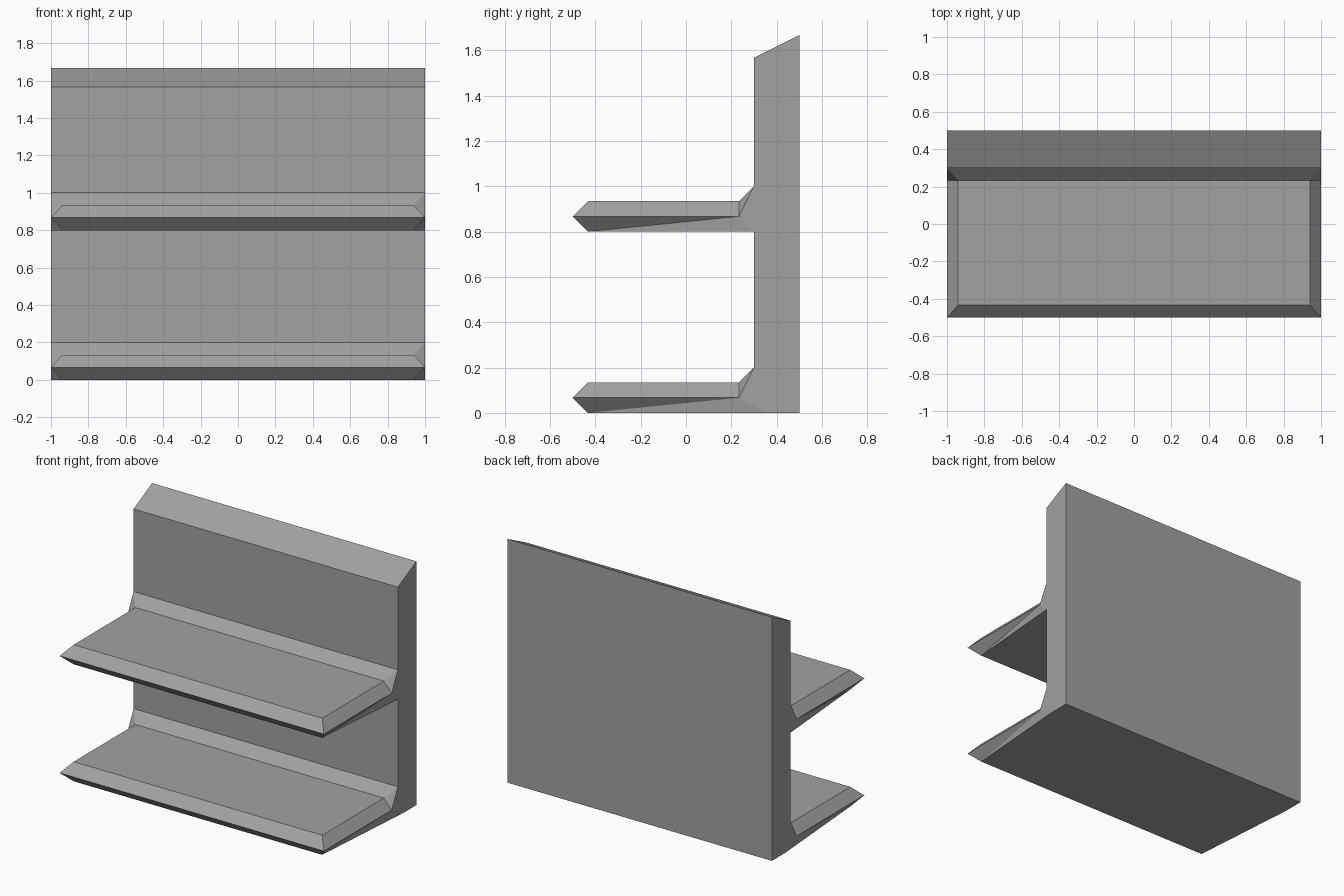
import bpy
import bmesh

cube = bpy.data.objects.get("Cube")
if cube:
    bpy.data.objects.remove(cube, do_unlink=True)

# Plain grey material
grey = bpy.data.materials.new("plain_grey")
grey.use_nodes = True
colour = (0.36, 0.36, 0.36, 1)
grey.diffuse_color = colour
grey.node_tree.nodes["Principled BSDF"].inputs["Base Color"].default_value = colour

# Main dimensions
HALF, INSET = 1.0, 0.94        # half width at the wall, and inside the bevels
BACK, WALL = 0.5, 0.3          # back and front planes of the wall
FRONT, BEVEL = -0.5, 0.067     # shelf nose and bevel size
LIP = FRONT + BEVEL            # where the flat shelf top begins
ROOT = WALL - BEVEL            # where the fillet meets the shelf
TOP = 1.667

bm = bmesh.new()


def face(points, sx):
    """Add one face, mirrored in x by the sign sx."""
    bm.faces.new([bm.verts.new((sx * x, y, z)) for x, y, z in points])


# Wall outline, broken by a pointed notch at each shelf
outline = [(HALF, BACK, 0), (HALF, BACK, TOP), (HALF, WALL, TOP - 0.1)]
wall_side = list(outline)

for base, foot_y in ((0.8, WALL), (0.0, 0.36)):
    mid, top = base + BEVEL, base + 2 * BEVEL
    crown = (HALF, WALL, base + 3 * BEVEL)
    root = (INSET, ROOT, top)
    lip = (INSET, LIP, top)
    nose = (HALF, FRONT, mid)
    under = (INSET, LIP, base)
    foot = (HALF, foot_y, base)
    corner = (HALF, ROOT, mid)
    outline += [crown, root, lip, nose, under, foot]
    wall_side += [crown, corner, foot]

    # Shelf ends: fillet corner, upper bevel and lower bevel
    for sx in (-1, 1):
        face((crown, root, corner), sx)
        face((root, lip, nose, corner), sx)
        face((nose, under, corner), sx)
        face((under, foot, corner), sx)

# Flat ends of the wall
for sx in (-1, 1):
    face(wall_side, sx)

# Long faces running across the full width
for a, b in zip(outline, outline[1:] + outline[:1]):
    strip = [a, b, (-b[0], b[1], b[2]), (-a[0], a[1], a[2])]
    face(strip, 1)

bmesh.ops.remove_doubles(bm, verts=bm.verts, dist=0.0005)
bmesh.ops.recalc_face_normals(bm, faces=bm.faces)

mesh = bpy.data.meshes.new("wall_with_two_shelves")
bm.to_mesh(mesh)
bm.free()
mesh.materials.append(grey)
shelf_unit = bpy.data.objects.new("wall_with_two_shelves", mesh)
bpy.context.collection.objects.link(shelf_unit)
